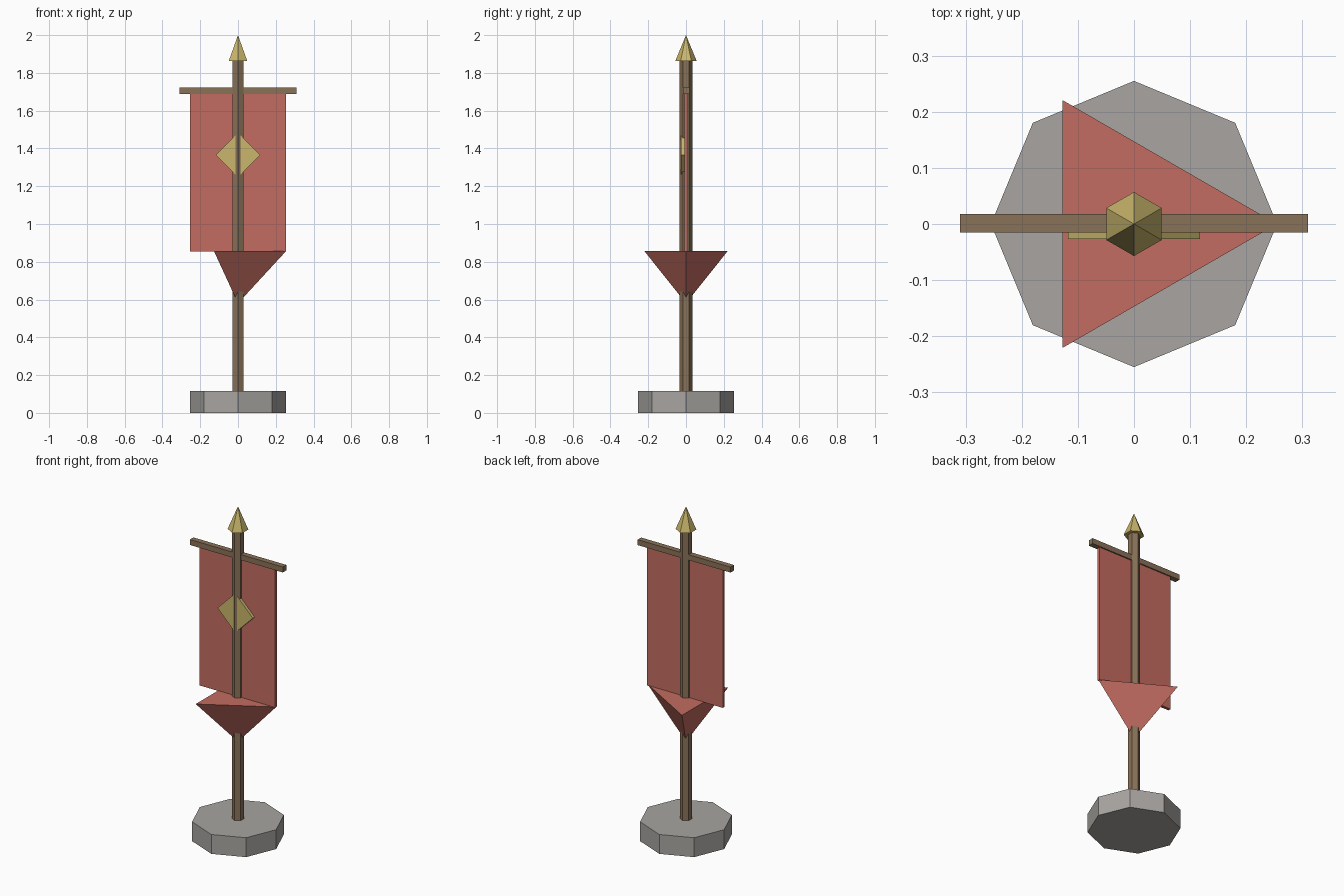
import bpy, math

if "Cube" in bpy.data.objects:
    bpy.data.objects.remove(bpy.data.objects["Cube"])


def material(name, color):
    m = bpy.data.materials.new(name)
    m.diffuse_color = (*color, 1)
    m.use_nodes = True
    m.node_tree.nodes["Principled BSDF"].inputs["Base Color"].default_value = m.diffuse_color
    return m


stone = material("grey_stone", (0.392, 0.376, 0.356))
wood = material("brown_wood", (0.254, 0.168, 0.098))
cloth = material("red_cloth", (0.546, 0.150, 0.119))
gold = material("pale_gold", (0.591, 0.468, 0.150))


def finish(name, mat):
    ob = bpy.context.object
    ob.name = name
    ob.data.materials.append(mat)
    return ob


def prism(name, mat, sides, r_low, r_high, z0, z1, turn=0.0):
    # Flat-sided cone or column standing between two heights
    bpy.ops.mesh.primitive_cone_add(vertices=sides, radius1=r_low, radius2=r_high,
                                    depth=z1 - z0, location=(0, 0, (z0 + z1) / 2),
                                    rotation=(0, 0, turn))
    return finish(name, mat)


def box(name, mat, size, loc, tilt=0.0):
    bpy.ops.mesh.primitive_cube_add(size=1, location=loc, rotation=(0, tilt, 0))
    ob = finish(name, mat)
    ob.scale = size
    return ob


# Octagonal foot, hexagonal pole and pointed tip
prism("base", stone, 8, 0.255, 0.255, 0, 0.117)
prism("pole", wood, 6, 0.034, 0.034, 0.10, 1.865)
prism("finial", gold, 6, 0.057, 0, 1.862, 2.0)

# Crossbar with hanging cloth
box("crossbar", wood, (0.62, 0.033, 0.033), (0, 0.001, 1.706))
box("banner", cloth, (0.506, 0.018, 0.84), (0, 0.001, 1.275))

# Diamond emblem on the front of the cloth
side = 0.118 * math.sqrt(2)
box("emblem", gold, (side, 0.018, side), (0, -0.018, 1.366), math.pi / 4)

# Three-sided point hanging below the cloth, one corner towards +x
prism("banner_point", cloth, 3, 0, 0.255, 0.58, 0.857, -math.pi / 2)
